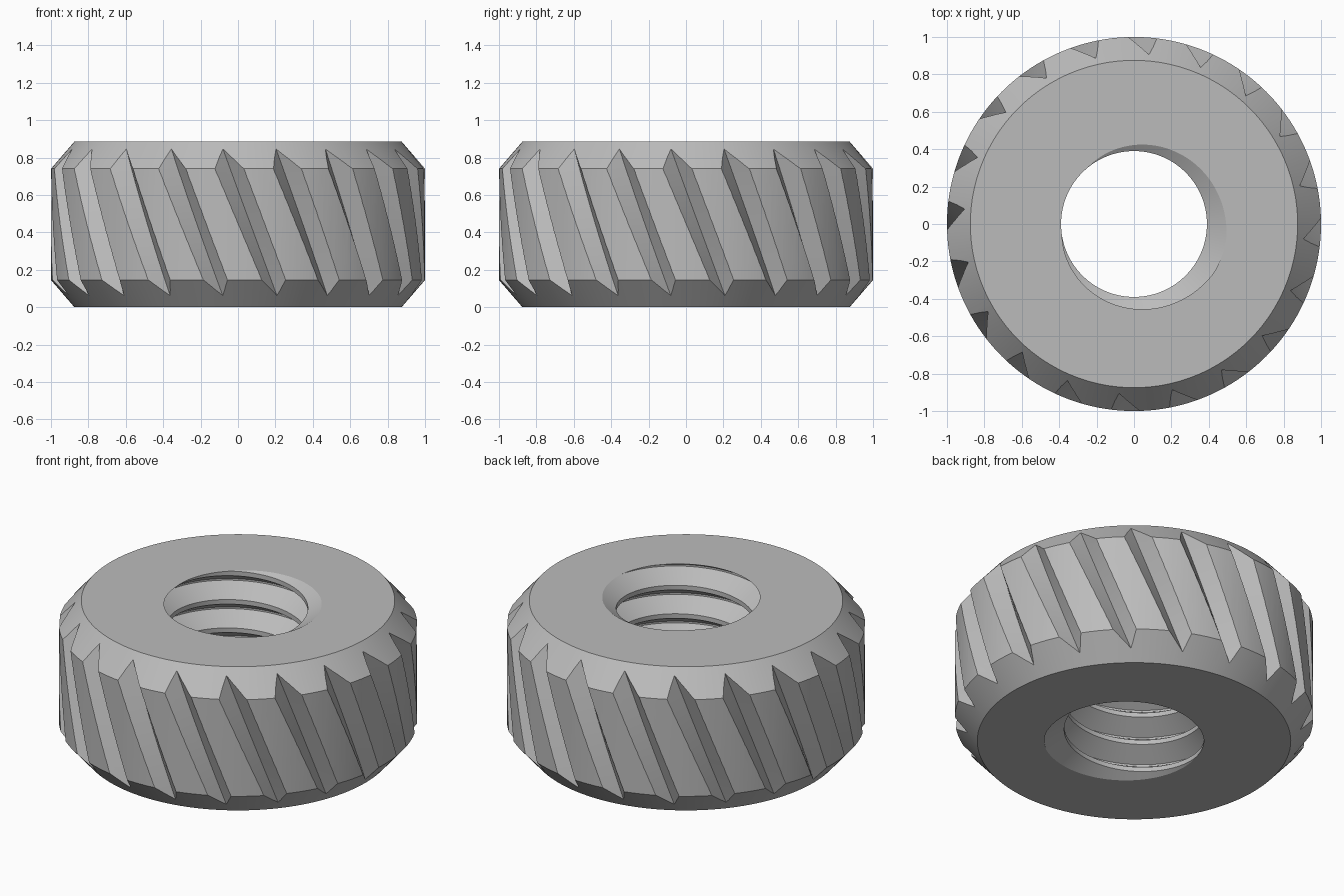
import bpy
import bmesh
from math import cos, sin, pi, radians

cube = bpy.data.objects.get("Cube")
if cube:
    bpy.data.objects.remove(cube, do_unlink=True)

HEIGHT = 0.885
SEGMENTS = 160
PITCH = 0.175            # thread
MINOR, DEPTH = 0.39, 0.11
ROOT, CREST = 0.03, 0.42  # half root flat and start of crest, in pitches
START = HEIGHT + PITCH * 20 / 360
GROOVES = 20


def make_object(name, verts, faces):
    """Mesh object with merged points and outward normals."""
    mesh = bpy.data.meshes.new(name)
    mesh.from_pydata(verts, [], faces)
    bm = bmesh.new()
    bm.from_mesh(mesh)
    bmesh.ops.remove_doubles(bm, verts=bm.verts, dist=1e-5)
    bmesh.ops.recalc_face_normals(bm, faces=bm.faces)
    bm.to_mesh(mesh)
    bm.free()
    obj = bpy.data.objects.new(name, mesh)
    bpy.context.collection.objects.link(obj)
    return obj


def thread_radius(turn, z):
    u = (z - START) / PITCH - turn
    dist = abs(u - round(u))
    return MINOR + DEPTH * max(0, min(1, (CREST - dist) / (CREST - ROOT)))


def section(turn):
    """Closed half section: chamfered rim, then the thread from top to bottom."""
    points = [(0.875, 0), (1, 0.145), (1, 0.74), (0.875, HEIGHT)]
    for k in range(1, -8, -1):
        for d in (CREST, ROOT, -ROOT, -CREST):
            z = max(0, min(HEIGHT, START + PITCH * (k + d + turn)))
            points.append((thread_radius(turn, z), z))
    return points


# Body with chamfered rim and threaded bore
verts, faces = [], []
for i in range(SEGMENTS + 1):
    turn = i / SEGMENTS
    ring = section(turn)
    a = 2 * pi * (i % SEGMENTS) / SEGMENTS
    verts += [(r * cos(a), r * sin(a), z) for r, z in ring]
n = len(ring)
for i in range(SEGMENTS):
    for j in range(n):
        k = (j + 1) % n
        faces.append((i * n + j, (i + 1) * n + j, (i + 1) * n + k, i * n + k))
nut = make_object("knurled_nut", verts, faces)

# Twisted V-shaped cutters for the slanted grooves
verts, faces = [], []
STEPS = 14
for g in range(GROOVES):
    base = len(verts)
    for s in range(STEPS + 1):
        z = -0.05 + (HEIGHT + 0.1) * s / STEPS
        a = 2 * pi * g / GROOVES + radians(4.2 + 23 * (HEIGHT / 2 - z))
        tip = 0.93 - 0.022 * z / HEIGHT
        half = (1.06 - tip) * 0.92
        for r, w in ((tip, 0), (1.06, half), (1.06, -half)):
            verts.append((r * cos(a) - w * sin(a), r * sin(a) + w * cos(a), z))
    for s in range(STEPS):
        p = base + 3 * s
        for j in range(3):
            k = (j + 1) % 3
            faces.append((p + j, p + k, p + 3 + k, p + 3 + j))
    last = base + 3 * STEPS
    faces += [(base, base + 2, base + 1), (last, last + 1, last + 2)]
cutter = make_object("groove_cutter", verts, faces)
cutter.hide_render = True

cut = nut.modifiers.new("grooves", 'BOOLEAN')
cut.operation = 'DIFFERENCE'
cut.solver = 'EXACT'
cut.object = cutter
bpy.ops.object.select_all(action='DESELECT')
nut.select_set(True)
bpy.context.view_layer.objects.active = nut
bpy.ops.object.modifier_apply(modifier=cut.name)
bpy.data.objects.remove(cutter, do_unlink=True)

# Plain metal grey
grey = bpy.data.materials.new("metal_grey")
grey.use_nodes = True
colour = (0.5, 0.5, 0.5, 1)
grey.diffuse_color = colour
grey.node_tree.nodes["Principled BSDF"].inputs["Base Color"].default_value = colour
nut.data.materials.clear()
nut.data.materials.append(grey)
bpy.ops.object.shade_smooth_by_angle(angle=radians(25))
